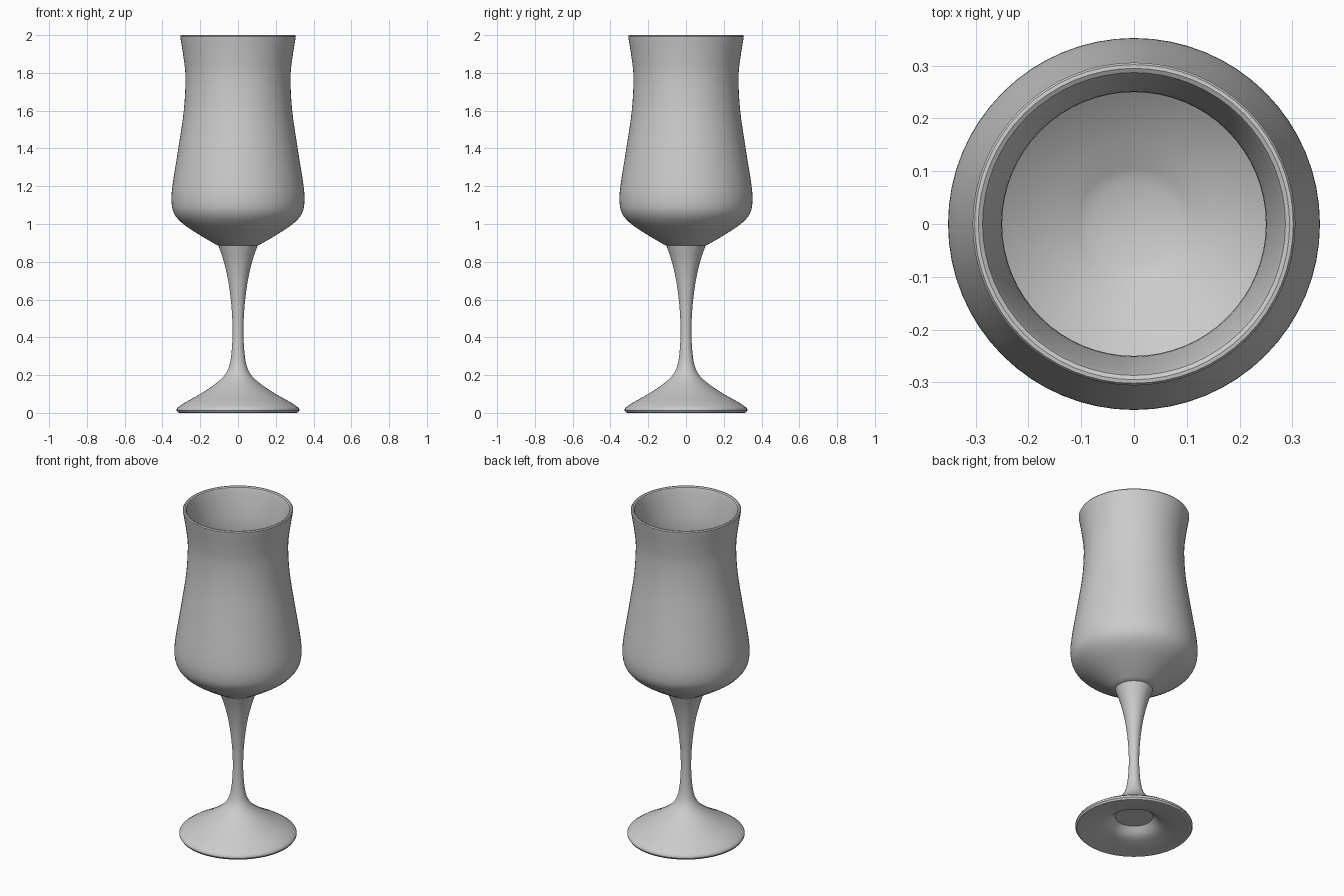
import bpy, bmesh, math
from mathutils import Vector

old = bpy.data.objects.get("Cube")
if old:
    bpy.data.objects.remove(old, do_unlink=True)

SEGMENTS = 64

glass = bpy.data.materials.new("plain grey")
glass.use_nodes = True
grey = (0.6, 0.6, 0.6, 1)
glass.diffuse_color = grey
glass.node_tree.nodes["Principled BSDF"].inputs["Base Color"].default_value = grey


def smooth_path(points, steps=4):
    """Run a Catmull-Rom curve through (radius, height) points."""
    p = [Vector(q) for q in points]
    p = [2 * p[0] - p[1]] + p + [2 * p[-1] - p[-2]]
    path = []
    for a, b, c, d in zip(p, p[1:], p[2:], p[3:]):
        for i in range(steps):
            t = i / steps
            path.append(b + t * (c - a) / 2
                        + t * t * (a - 2.5 * b + 2 * c - d / 2)
                        + t ** 3 * (1.5 * (b - c) + (d - a) / 2))
    return path + [p[-2]]


def lathe(name, path):
    """Turn a profile around z; a zero radius closes it with a fan."""
    bm = bmesh.new()
    verts = [bm.verts.new((r, 0, z)) for r, z in path]
    edges = [bm.edges.new(pair) for pair in zip(verts, verts[1:])]
    bmesh.ops.spin(bm, geom=verts + edges, cent=(0, 0, 0), axis=(0, 0, 1),
                   angle=math.tau, steps=SEGMENTS)
    bmesh.ops.remove_doubles(bm, verts=bm.verts, dist=0.0004)
    bmesh.ops.recalc_face_normals(bm, faces=bm.faces)
    mesh = bpy.data.meshes.new(name)
    bm.to_mesh(mesh)
    bm.free()
    mesh.materials.append(glass)
    obj = bpy.data.objects.new(name, mesh)
    bpy.context.collection.objects.link(obj)
    bpy.ops.object.select_all(action="DESELECT")
    obj.select_set(True)
    bpy.context.view_layer.objects.active = obj
    bpy.ops.object.shade_smooth_by_angle(angle=math.radians(32))
    return obj


# Bowl: outer wall up, rounded lip, inner wall down to a flat floor
outer = smooth_path([(0.105, 0.885), (0.2, 0.94), (0.29, 1.0), (0.338, 1.055),
                     (0.352, 1.12), (0.346, 1.21), (0.316, 1.4), (0.287, 1.6),
                     (0.278, 1.77), (0.288, 1.88), (0.305, 1.985)])
lip = [(0.306, 1.993), (0.302, 1.999), (0.295, 2.0), (0.287, 1.995)]
inner = smooth_path([(0.282, 1.98), (0.262, 1.88), (0.25, 1.77), (0.259, 1.6),
                     (0.288, 1.4), (0.318, 1.21), (0.323, 1.12), (0.31, 1.07),
                     (0.27, 1.025), (0.185, 0.965), (0.08, 0.91)])
lathe("bowl", [(0, 0.885)] + outer + lip + inner + [(0, 0.91)])

# Stem flaring into a foot that is hollow underneath
stem = smooth_path([(0.103, 0.885), (0.075, 0.8), (0.052, 0.7), (0.036, 0.58),
                    (0.029, 0.46), (0.031, 0.36), (0.043, 0.26), (0.07, 0.2),
                    (0.125, 0.15), (0.2, 0.1), (0.28, 0.055), (0.32, 0.028)])
rim = [(0.325, 0.02), (0.325, 0.012), (0.318, 0.002), (0.31, 0)]
hollow = smooth_path([(0.3, 0.002), (0.22, 0.015), (0.15, 0.035), (0.105, 0.075)])
lathe("stem_and_foot", [(0, 0.885)] + stem + rim + hollow + [(0, 0.075)])
